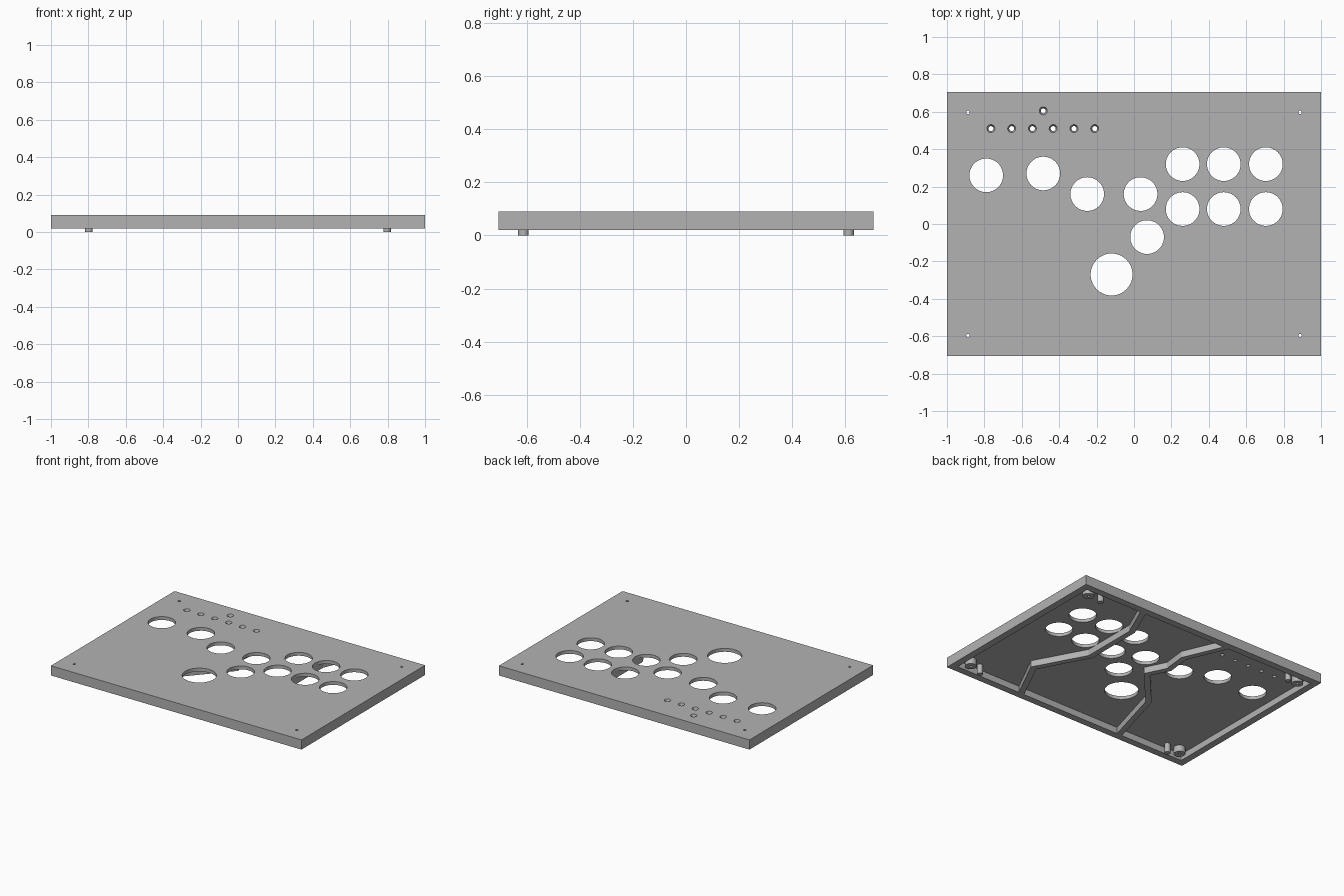
import bpy, bmesh, math
from mathutils import Matrix, Vector

cube = bpy.data.objects.get("Cube")
if cube:
    bpy.data.objects.remove(cube)

grey = bpy.data.materials.new("case_grey")
grey.use_nodes = True
colour = (0.45, 0.45, 0.45, 1)
grey.diffuse_color = colour
grey.node_tree.nodes["Principled BSDF"].inputs["Base Color"].default_value = colour

HALF_X, HALF_Y = 1.0, 0.705
BOTTOM, CEILING, TOP = 0.02, 0.066, 0.09
WALL = 0.05


def make(name, bm):
    bmesh.ops.recalc_face_normals(bm, faces=bm.faces)
    mesh = bpy.data.meshes.new(name)
    bm.to_mesh(mesh)
    bm.free()
    mesh.materials.append(grey)
    obj = bpy.data.objects.new(name, mesh)
    bpy.context.collection.objects.link(obj)
    return obj


def add_box(bm, hx, hy, z0, z1):
    m = Matrix.Translation((0, 0, (z0 + z1) / 2)) @ Matrix.Diagonal((2 * hx, 2 * hy, z1 - z0, 1))
    bmesh.ops.create_cube(bm, size=1, matrix=m)


def add_cyl(bm, x, y, z0, z1, r0, r1=None, n=48):
    bmesh.ops.create_cone(bm, cap_ends=True, segments=n, radius1=r0, radius2=r1 or r0,
                          depth=z1 - z0, matrix=Matrix.Translation((x, y, (z0 + z1) / 2)))


def cut(obj, cutter):
    cutter.hide_render = True
    mod = obj.modifiers.new("cut", 'BOOLEAN')
    mod.operation, mod.solver, mod.object = 'DIFFERENCE', 'EXACT', cutter
    bake(obj)
    bpy.data.objects.remove(cutter)


def bake(obj):
    graph = bpy.context.evaluated_depsgraph_get()
    mesh = bpy.data.meshes.new_from_object(obj.evaluated_get(graph))
    obj.modifiers.clear()
    obj.data = mesh


def smooth(obj):
    bpy.ops.object.select_all(action='DESELECT')
    obj.select_set(True)
    bpy.context.view_layer.objects.active = obj
    bpy.ops.object.shade_smooth_by_angle(angle=math.radians(30))


corners = [(sx, sy) for sx in (-1, 1) for sy in (-1, 1)]

# Case: a box hollowed from below
bm = bmesh.new()
add_box(bm, HALF_X, HALF_Y, BOTTOM, TOP)
case = make("case", bm)
bm = bmesh.new()
add_box(bm, HALF_X - WALL, HALF_Y - WALL, -0.1, CEILING)
cut(case, make("cavity_cutter", bm))

# Button holes, small flared switch holes and screw holes
bm = bmesh.new()
buttons = [(-0.79, 0.26), (-0.485, 0.27), (-0.25, 0.16), (0.035, 0.16), (0.07, -0.07)]
buttons += [(x, y) for x in (0.26, 0.48, 0.705) for y in (0.08, 0.32)]
for x, y in buttons:
    add_cyl(bm, x, y, 0.04, 0.12, 0.09)
add_cyl(bm, -0.12, -0.27, 0.04, 0.12, 0.112)
switches = [(-0.765 + 0.111 * i, 0.51) for i in range(6)] + [(-0.485, 0.605)]
for x, y in switches:
    add_cyl(bm, x, y, 0.056, 0.1, 0.01, 0.025, 24)
for sx, sy in corners:
    add_cyl(bm, sx * 0.888, sy * 0.597, 0.04, 0.12, 0.009, n=16)
cut(case, make("hole_cutter", bm))
smooth(case)


# Zigzag stiffening ribs under the top
def rib(name, path):
    bm = bmesh.new()
    low = [bm.verts.new((x, y, BOTTOM)) for x, y in path]
    high = [bm.verts.new((x, y, CEILING + 0.004)) for x, y in path]
    for i in range(len(path) - 1):
        bm.faces.new((low[i], low[i + 1], high[i + 1], high[i]))
    obj = make(name, bm)
    mod = obj.modifiers.new("thickness", 'SOLIDIFY')
    mod.thickness, mod.offset, mod.use_even_offset = 0.04, 0, True
    bake(obj)


rib("left_rib", [(0.4, -0.67), (0.56, -0.35), (0.37, 0.0), (0.37, 0.42), (0.48, 0.67)])
rib("right_rib", [(-0.43, -0.67), (-0.3, -0.21), (-0.06, 0.06), (-0.13, 0.2),
                  (-0.11, 0.37), (-0.24, 0.67)])

# Screw bosses (tubes) and feet in each corner
for sx, sy in corners:
    side = ("back_" if sy > 0 else "front_") + ("left" if sx > 0 else "right")
    bm = bmesh.new()
    ring = [bm.verts.new((r, 0, z)) for r, z in
            ((0.009, BOTTOM), (0.038, BOTTOM), (0.038, CEILING + 0.002), (0.009, CEILING + 0.002))]
    loop = [bm.edges.new((ring[i], ring[(i + 1) % 4])) for i in range(4)]
    bmesh.ops.spin(bm, geom=ring + loop, cent=(0, 0, 0), axis=(0, 0, 1),
                   angle=2 * math.pi, steps=24, use_merge=True)
    bmesh.ops.remove_doubles(bm, verts=bm.verts, dist=0.0001)
    bmesh.ops.translate(bm, verts=bm.verts, vec=Vector((sx * 0.888, sy * 0.597, 0)))
    smooth(make(side + "_screw_boss", bm))

    bm = bmesh.new()
    add_cyl(bm, sx * 0.797, sy * 0.612, 0, CEILING + 0.004, 0.02, n=24)
    smooth(make(side + "_foot", bm))
